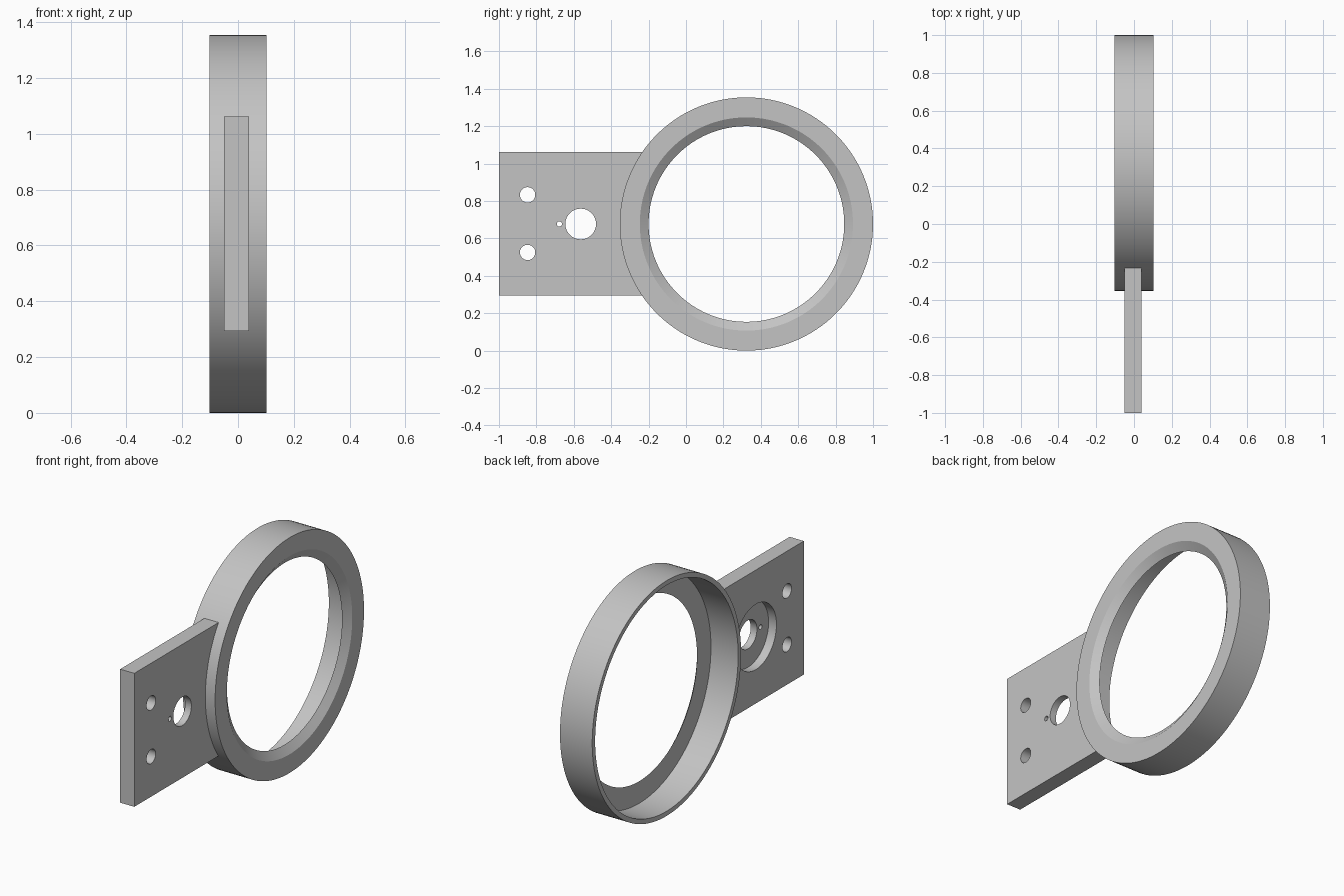
import bpy, bmesh, math
from mathutils import Matrix, Vector

cube = bpy.data.objects.get("Cube")
if cube:
    bpy.data.objects.remove(cube, do_unlink=True)

grey = bpy.data.materials.new("plain_grey")
grey.use_nodes = True
colour = (0.55, 0.55, 0.55, 1)
grey.diffuse_color = colour
grey.node_tree.nodes["Principled BSDF"].inputs["Base Color"].default_value = colour

RING_Y, MID_Z, RING_R = 0.323, 0.677, 0.677
X_BACK, X_FACE = -0.103, 0.102


def make_object(name, bm):
    bmesh.ops.recalc_face_normals(bm, faces=bm.faces)
    mesh = bpy.data.meshes.new(name)
    bm.to_mesh(mesh)
    bm.free()
    mesh.materials.append(grey)
    obj = bpy.data.objects.new(name, mesh)
    bpy.context.collection.objects.link(obj)
    return obj


def activate(obj):
    bpy.ops.object.select_all(action="DESELECT")
    obj.select_set(True)
    bpy.context.view_layer.objects.active = obj


def drill(target, y, z, radius, x0=-0.3, x1=0.3, segments=48):
    """Cut a round hole along x between x0 and x1."""
    bm = bmesh.new()
    place = Matrix.Translation(((x0 + x1) / 2, y, z)) @ Matrix.Rotation(math.pi / 2, 4, "Y")
    bmesh.ops.create_cone(bm, cap_ends=True, segments=segments, radius1=radius,
                          radius2=radius, depth=x1 - x0, matrix=place)
    cutter = make_object("hole_cutter", bm)
    cutter.hide_render = True
    mod = target.modifiers.new("hole", "BOOLEAN")
    mod.operation = "DIFFERENCE"
    mod.solver = "EXACT"
    mod.object = cutter
    activate(target)
    bpy.ops.object.modifier_apply(modifier=mod.name)
    bpy.data.objects.remove(cutter, do_unlink=True)


# Ring: L-shaped section with a conical opening, turned about the x axis
section = [(X_BACK, RING_R), (X_FACE, RING_R), (X_FACE, 0.57),
           (0.07, 0.523), (0.07, 0.65), (X_BACK, 0.65)]
bm = bmesh.new()
verts = [bm.verts.new((x, RING_Y, MID_Z + r)) for x, r in section]
edges = [bm.edges.new((v, verts[i - 1])) for i, v in enumerate(verts)]
bmesh.ops.spin(bm, geom=verts + edges, cent=Vector((0, RING_Y, MID_Z)), axis=(1, 0, 0),
               angle=math.tau, steps=128, use_merge=True)
bmesh.ops.remove_doubles(bm, verts=bm.verts, dist=1e-4)
ring = make_object("ring", bm)

# Mounting plate, ending inside the ring wall
bm = bmesh.new()
size = Matrix.Diagonal((0.09, 0.85, 0.768, 1))
bmesh.ops.create_cube(bm, size=1, matrix=Matrix.Translation((-0.005, -0.575, MID_Z + 0.001)) @ size)
plate = make_object("mounting_plate", bm)
drill(plate, RING_Y, MID_Z, 0.664, segments=128)

# Round recess, centre hole, pin hole and two screw holes
drill(plate, -0.563, MID_Z, 0.188, x1=0.0, segments=64)
drill(plate, -0.563, MID_Z, 0.082)
drill(plate, -0.677, MID_Z, 0.014, segments=16)
for side in (-1, 1):
    drill(plate, -0.847, MID_Z + 0.002 + side * 0.154, 0.041)

for obj in (ring, plate):
    activate(obj)
    bpy.ops.object.shade_smooth_by_angle(angle=math.radians(25))
